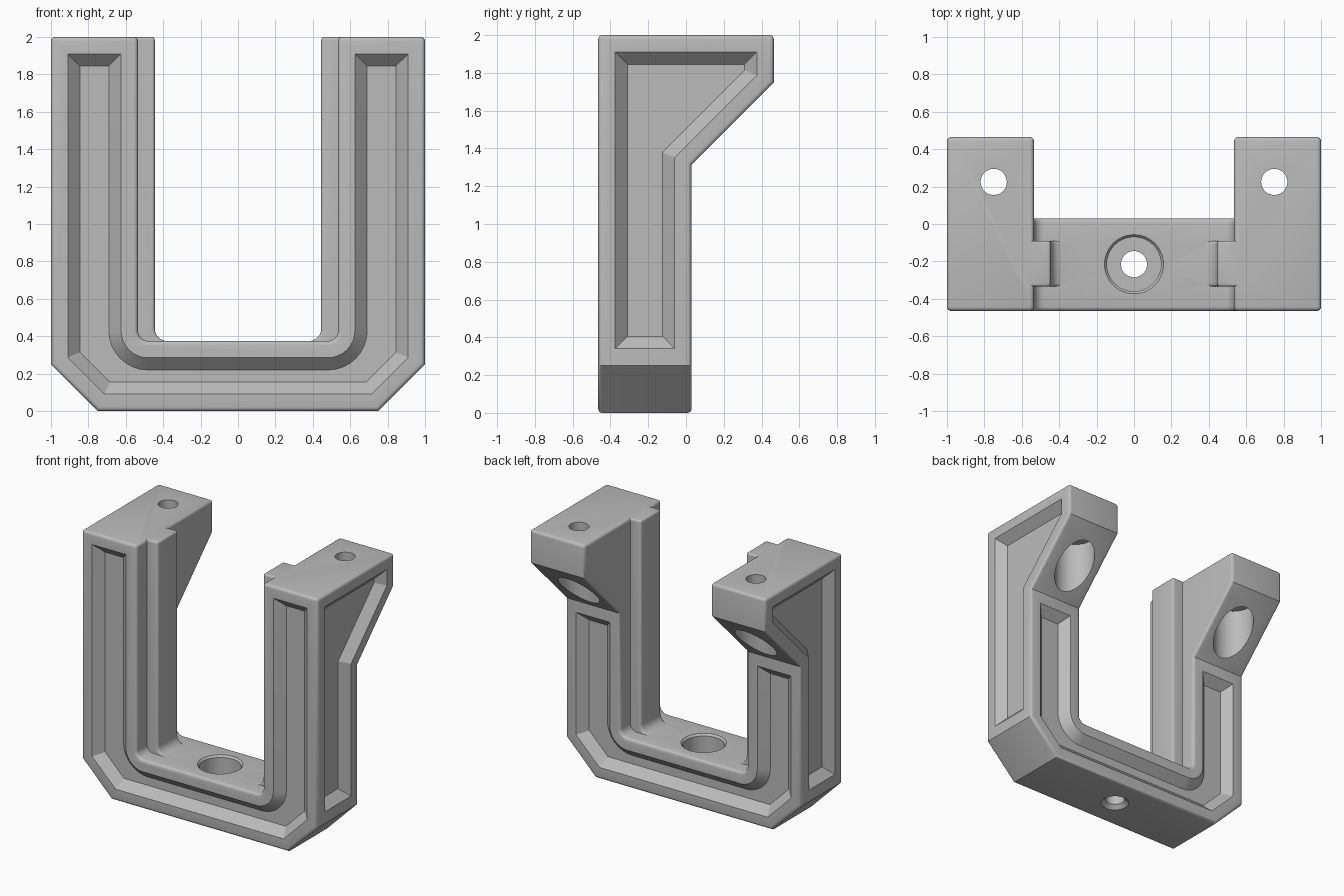
import bpy, bmesh, math
from mathutils import Vector

if "Cube" in bpy.data.objects:
    bpy.data.objects.remove(bpy.data.objects["Cube"], do_unlink=True)

FRONT, SEAM, BACK, TOP = -0.465, 0.03, 0.465, 2.0
RIM, SLOPE = 0.09, 0.065   # flat border around pockets, width of sloped walls

grey = bpy.data.materials.new("Grey")
grey.use_nodes = True
grey.diffuse_color = (0.5, 0.5, 0.5, 1)
grey.node_tree.nodes["Principled BSDF"].inputs["Base Color"].default_value = (0.5, 0.5, 0.5, 1)


def loft(name, rings):
    """Closed solid through rings that share a point count."""
    bm = bmesh.new()
    loops = [[bm.verts.new(p) for p in ring] for ring in rings]
    n = len(loops[0])
    for a, b in zip(loops, loops[1:]):
        for i in range(n):
            j = (i + 1) % n
            bm.faces.new((a[i], a[j], b[j], b[i]))
    bm.faces.new(loops[0])
    bm.faces.new(loops[-1])
    bmesh.ops.recalc_face_normals(bm, faces=bm.faces)
    mesh = bpy.data.meshes.new(name)
    bm.to_mesh(mesh)
    bm.free()
    mesh.materials.append(grey)
    obj = bpy.data.objects.new(name, mesh)
    bpy.context.collection.objects.link(obj)
    return obj


def on_y(points, y):
    return [(p[0], y, p[1]) for p in points]


def on_x(points, x):
    return [(x, p[0], p[1]) for p in points]


def inset(points, d):
    """Mitred inward offset of a counter-clockwise outline."""
    pts = [Vector(p) for p in points]
    out = []
    for i, p in enumerate(pts):
        a = (p - pts[i - 1]).normalized()
        b = (pts[(i + 1) % len(pts)] - p).normalized()
        na, nb = Vector((-a.y, a.x)), Vector((-b.y, b.x))
        out.append(p + (na + nb) * d / (1 + na.dot(nb)))
    return out


def arc(cx, cz, r, start, end, steps=8):
    angles = [math.radians(start + (end - start) * i / steps) for i in range(steps + 1)]
    return [(cx + r * math.cos(t), cz + r * math.sin(t)) for t in angles]


def apply_modifier(obj, mod):
    bpy.context.view_layer.objects.active = obj
    bpy.ops.object.modifier_apply(modifier=mod.name)


def combine(obj, other, operation="DIFFERENCE"):
    mod = obj.modifiers.new("Combine", "BOOLEAN")
    mod.operation, mod.solver, mod.object = operation, "EXACT", other
    apply_modifier(obj, mod)
    bpy.data.objects.remove(other, do_unlink=True)


def round_edges(obj, width):
    mod = obj.modifiers.new("Round", "BEVEL")
    mod.width, mod.segments = width, 4
    mod.limit_method, mod.angle_limit = "ANGLE", math.radians(50)
    mod.use_clamp_overlap = False
    apply_modifier(obj, mod)


def pocket(outline, place, surface, outward):
    """Cutter with sloped walls, sunk into the given surface."""
    steps = [(0.02, RIM - 0.02), (-SLOPE, RIM + SLOPE)]
    return loft("pocket", [place(inset(outline, d), surface + outward * h) for h, d in steps])


def lathe(profile, x, y, sides=48):
    turn = [math.tau * i / sides for i in range(sides)]
    return loft("bore", [[(x + r * math.cos(t), y + r * math.sin(t), z) for t in turn]
                         for r, z in profile])


def u_outline(height):
    right = [(0.75, 0), (1, 0.25), (1, height), (0.535, height)]
    right += arc(0.48, 0.43, 0.055, 0, -90)
    return right + [(-x, z) for x, z in reversed(right)]


# U-shaped body, trimmed behind to leave the two overhanging brackets
body = loft("bracket_body", [on_y(u_outline(TOP), FRONT), on_y(u_outline(TOP), BACK)])
trim = [(SEAM, -0.2), (0.7, -0.2), (0.7, 1.985), (SEAM, 1.315)]
combine(body, loft("trim", [on_x(trim, -1.2), on_x(trim, 1.2)]))
round_edges(body, 0.022)

# Guide ribs on the inner walls, flaring into the floor
rib = [(0.6, 0.3), (0.6, TOP), (0.445, TOP)]
rib += arc(0.38, 0.44, 0.065, 0, -90) + [(0.38, 0.3)]
for side in (1, -1):
    outline = [(side * x, z) for x, z in rib]
    guide = loft("guide_rib", [on_y(outline, -0.335), on_y(outline, -0.09)])
    round_edges(guide, 0.016)
    combine(body, guide, "UNION")

# Recessed panels on the front, back and both sides
combine(body, pocket(u_outline(TOP), on_y, FRONT, -1))
combine(body, pocket(u_outline(1.315), on_y, SEAM, 1))
side_outline = [(FRONT, 0.25), (SEAM, 0.25), (SEAM, 1.315), (BACK, 1.75), (BACK, TOP), (FRONT, TOP)]
for side in (1, -1):
    combine(body, pocket(side_outline, on_x, side, side))

# Counterbored screw holes in the brackets and the floor
for x in (0.75, -0.75):
    combine(body, lathe([(0.145, 1.2), (0.145, 1.77), (0.07, 1.77), (0.07, 2.1)], x, 0.225))
combine(body, lathe([(0.1, -0.05), (0.1, 0), (0.07, 0.03), (0.07, 0.175), (0.145, 0.175),
                     (0.145, 0.36), (0.158, 0.375), (0.158, 0.5)], 0, -0.215))

# Smooth the rounded edges and keep the panels crisp
bpy.ops.object.select_all(action="DESELECT")
body.select_set(True)
bpy.context.view_layer.objects.active = body
bpy.ops.object.shade_smooth_by_angle(angle=math.radians(30))
